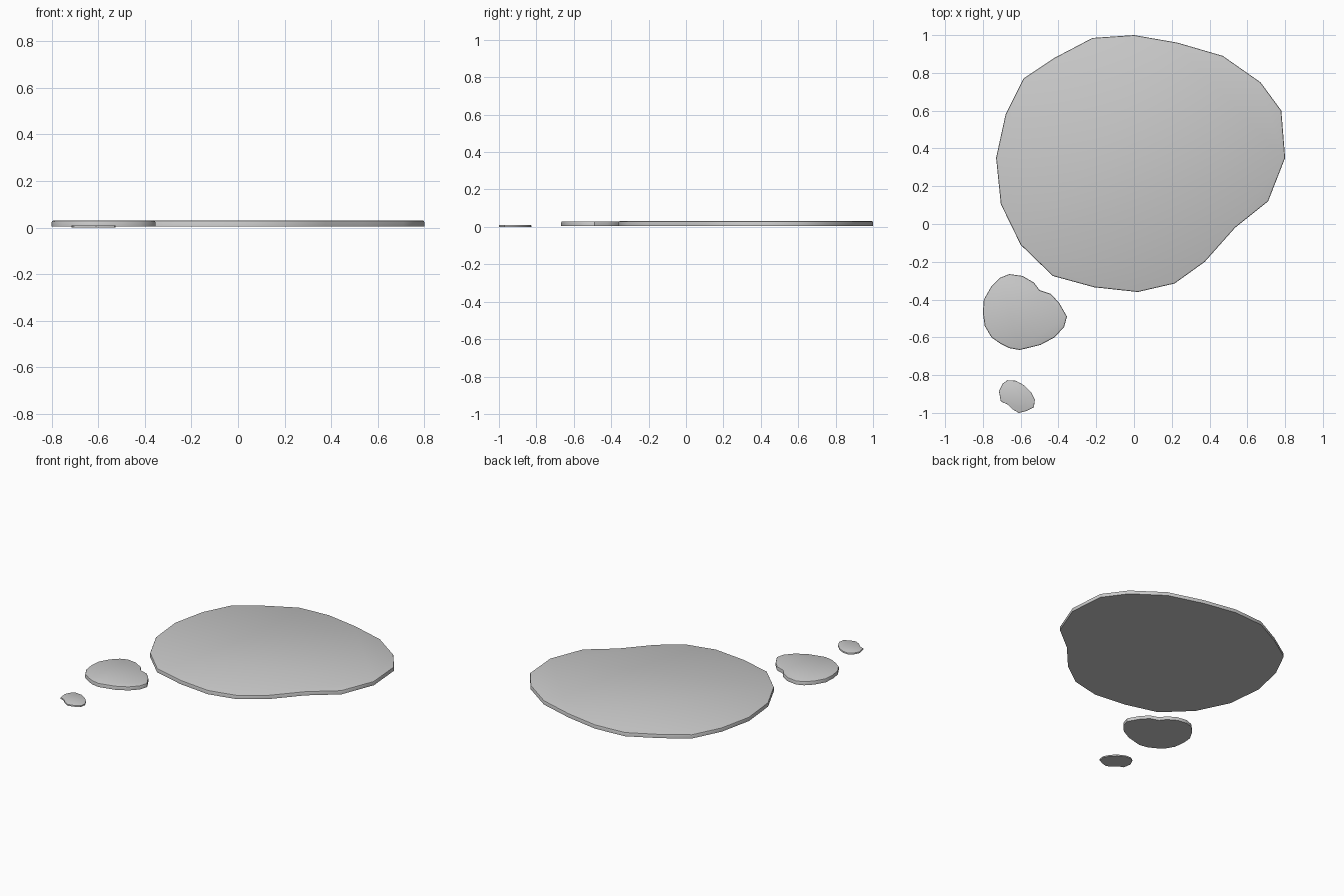
import bpy, bmesh

if "Cube" in bpy.data.objects:
    bpy.data.objects.remove(bpy.data.objects["Cube"])

def puddle(name, outline, z0, z1, rim):
    """Flat slab from an outline, with a softened upper edge."""
    bm = bmesh.new()
    base = bm.faces.new([bm.verts.new((x, y, z0)) for x, y in outline])
    bm.normal_update()
    if base.normal.z < 0:
        base.normal_flip()
    wall = bmesh.ops.extrude_face_region(bm, geom=[base])
    top_verts = [g for g in wall["geom"] if isinstance(g, bmesh.types.BMVert)]
    bmesh.ops.translate(bm, verts=top_verts, vec=(0, 0, z1 - z0))
    bmesh.ops.recalc_face_normals(bm, faces=bm.faces)
    tops = set(top_verts)
    edges = [e for e in bm.edges if e.verts[0] in tops and e.verts[1] in tops]
    bmesh.ops.bevel(bm, geom=edges, offset=rim, segments=2, profile=0.5,
                    affect='EDGES', clamp_overlap=True)
    bmesh.ops.recalc_face_normals(bm, faces=bm.faces)
    mesh = bpy.data.meshes.new(name)
    bm.to_mesh(mesh)
    bm.free()
    obj = bpy.data.objects.new(name, mesh)
    bpy.context.collection.objects.link(obj)
    bpy.ops.object.select_all(action='DESELECT')
    obj.select_set(True)
    bpy.context.view_layer.objects.active = obj
    bpy.ops.object.shade_smooth_by_angle(angle=0.7)
    return obj

# Large main pool
puddle("large_puddle", [
    (0, 1), (.23, .96), (.47, .89), (.67, .75), (.78, .6), (.8, .35),
    (.71, .12), (.535, -.02), (.375, -.2), (.215, -.315), (.02, -.36),
    (-.21, -.335), (-.43, -.275), (-.6, -.11), (-.705, .105), (-.73, .35),
    (-.68, .58), (-.585, .77), (-.42, .88), (-.22, .985)], 0.004, 0.031, 0.007)

# Medium pool with a notch on its upper right
puddle("medium_puddle", [
    (-.66, -.265), (-.59, -.275), (-.53, -.31), (-.5, -.35), (-.44, -.37),
    (-.395, -.42), (-.355, -.49), (-.37, -.545), (-.42, -.6), (-.495, -.64),
    (-.605, -.667), (-.66, -.657), (-.705, -.635), (-.755, -.6), (-.79, -.54),
    (-.8, -.47), (-.795, -.4), (-.755, -.33), (-.71, -.285)], 0.004, 0.030, 0.007)

# Small drop
puddle("small_puddle", [
    (-.67, -.827), (-.625, -.83), (-.58, -.855), (-.545, -.89), (-.525, -.93),
    (-.53, -.97), (-.57, -.99), (-.61, -1), (-.645, -.98), (-.67, -.955),
    (-.705, -.94), (-.715, -.885), (-.695, -.845)], 0.0, 0.010, 0.003)
